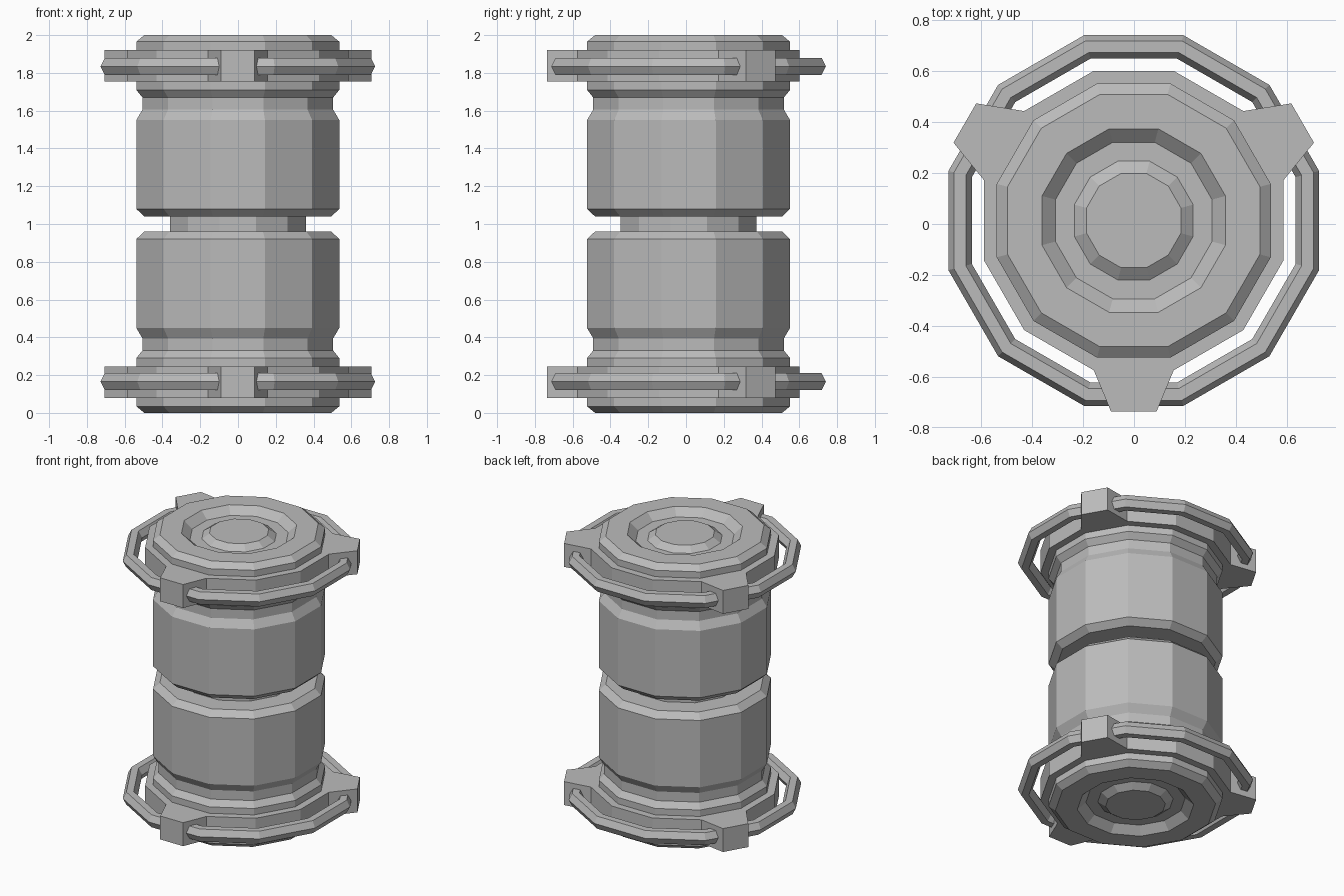
import bpy, bmesh, math
from mathutils import Vector

SIDES = 12
CENTRE = Vector((-0.001, 0.0135, 1.0))

if "Cube" in bpy.data.objects:
    bpy.data.objects.remove(bpy.data.objects["Cube"])

metal = bpy.data.materials.new("light_grey_metal")
metal.use_nodes = True
grey = (0.5, 0.5, 0.5, 1)
metal.diffuse_color = grey
metal.node_tree.nodes["Principled BSDF"].inputs["Base Color"].default_value = grey


def add_object(name, bm):
    """Make a flat-shaded object whose upper half is mirrored downwards."""
    bmesh.ops.recalc_face_normals(bm, faces=bm.faces)
    mesh = bpy.data.meshes.new(name)
    bm.to_mesh(mesh)
    bm.free()
    mesh.materials.append(metal)
    obj = bpy.data.objects.new(name, mesh)
    obj.location = CENTRE
    bpy.context.collection.objects.link(obj)
    mirror = obj.modifiers.new("mirror", 'MIRROR')
    mirror.use_axis = (False, False, True)
    return obj


def lathe(name, profile, closed=False, cap_start=False, cap_end=False):
    """Spin (flat-to-axis radius, height) points into a twelve-sided solid."""
    bm = bmesh.new()
    loops = []
    for radius, z in profile:
        corner = radius / math.cos(math.pi / SIDES)
        angles = [(k + 0.5) * math.tau / SIDES for k in range(SIDES)]
        loops.append([bm.verts.new((corner * math.cos(a), corner * math.sin(a), z))
                      for a in angles])
    pairs = list(zip(loops, loops[1:]))
    if closed:
        pairs.append((loops[-1], loops[0]))
    for a, b in pairs:
        for k in range(SIDES):
            n = (k + 1) % SIDES
            bm.faces.new((a[k], a[n], b[n], b[k]))
    if cap_start:
        bm.faces.new(loops[0])
    if cap_end:
        bm.faces.new(loops[-1])
    return add_object(name, bm)


# Drum: recessed end, rounded rim, waist groove and main wall
lathe("drum", [
    (0.185, 0.985), (0.233, 0.95), (0.307, 0.95), (0.36, 1.0),
    (0.495, 1.0), (0.5375, 0.965), (0.5375, 0.71), (0.505, 0.67),
    (0.505, 0.605), (0.5375, 0.55), (0.5375, 0.08), (0.495, 0.04),
    (0.34, 0.04)], cap_start=True, cap_end=True)

# Neck joining the two drums
lathe("neck", [(0.36, 0.05), (0.36, 0.0)])

# Collar around each rim
LOW, HIGH = 0.755, 0.92
lathe("collar", [(0.5, HIGH), (0.587, HIGH), (0.587, LOW), (0.5, LOW)], closed=True)

# Handle rail with a six-sided section
rail_z, h = 0.834, 0.044
lathe("handle_rail", [
    (0.727, rail_z), (0.705, rail_z + h), (0.659, rail_z + h),
    (0.635, rail_z), (0.659, rail_z - h), (0.705, rail_z - h)], closed=True)

# Three tapered brackets carrying the rail
for name, degrees, reach in (("front_bracket", -90, 0.75),
                             ("left_bracket", 30, 0.765),
                             ("right_bracket", 150, 0.765)):
    out = Vector((math.cos(math.radians(degrees)), math.sin(math.radians(degrees)), 0))
    side = Vector((-out.y, out.x, 0))
    outline = [(0.55, -0.157), (0.587, -0.157), (reach, -0.089),
               (reach, 0.089), (0.587, 0.157), (0.55, 0.157)]
    bm = bmesh.new()
    base = bm.faces.new([bm.verts.new(out * d + side * w + Vector((0, 0, LOW)))
                         for d, w in outline])
    top = bmesh.ops.extrude_face_region(bm, geom=[base], use_keep_orig=True)
    bmesh.ops.translate(bm, vec=(0, 0, HIGH - LOW),
                        verts=[v for v in top["geom"] if isinstance(v, bmesh.types.BMVert)])
    add_object(name, bm)
